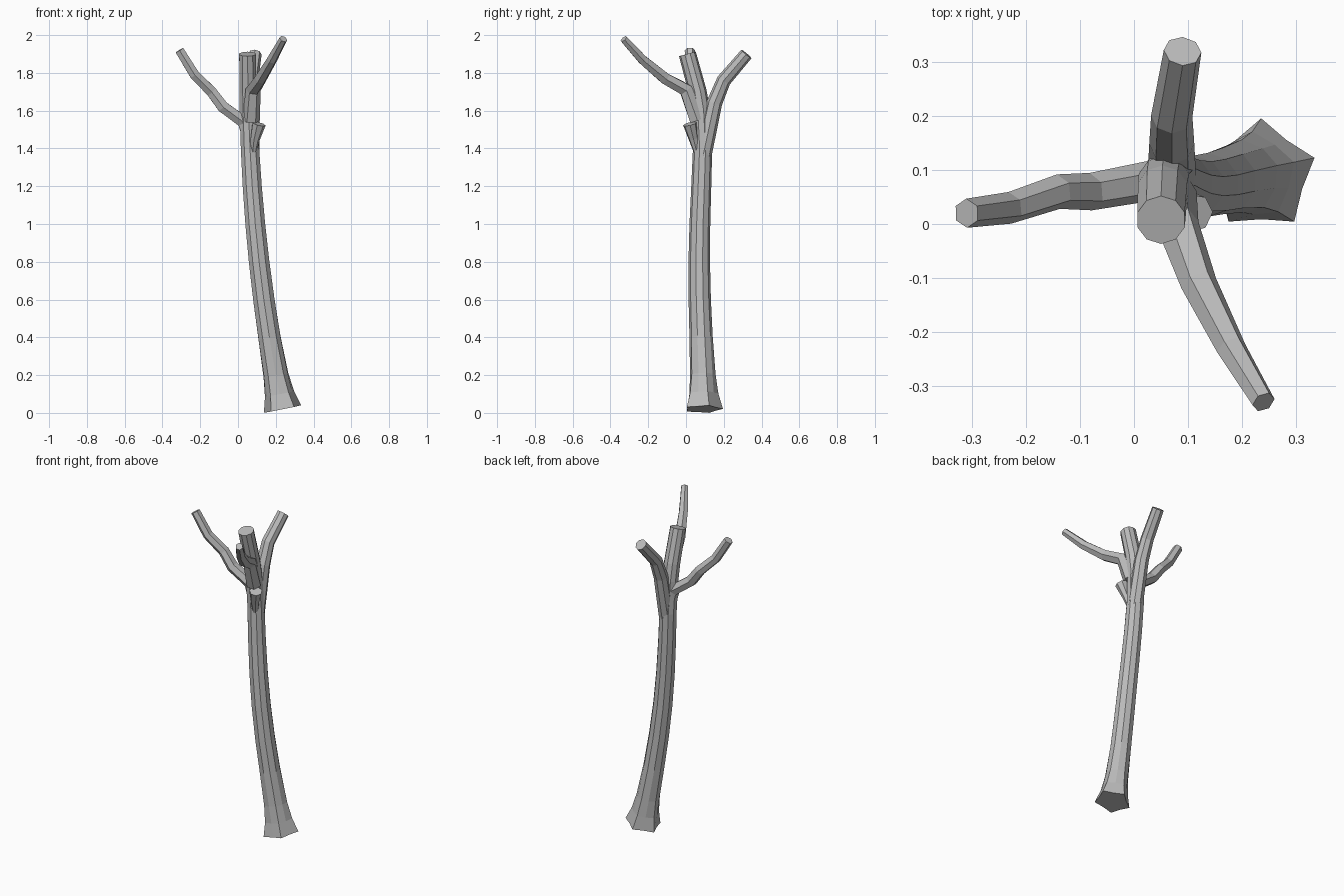
import bpy, bmesh, math
from mathutils import Vector

cube = bpy.data.objects.get("Cube")
if cube:
    bpy.data.objects.remove(cube)

bark = bpy.data.materials.new("grey_bark")
bark.use_nodes = True
grey = (0.5, 0.5, 0.5, 1)
bark.diffuse_color = grey
bark.node_tree.nodes["Principled BSDF"].inputs["Base Color"].default_value = grey


def limb(name, points, sides, radius):
    """Faceted tube along points; radius(step, angle) sets its cross-section."""
    points = [Vector(p) for p in points]
    last = len(points) - 1
    # one reference axis per limb keeps the facets running straight
    span = points[last] - points[0]
    axis = Vector((0, 1, 0)) if abs(span.x) > abs(span.y) else Vector((1, 0, 0))

    bm = bmesh.new()
    rings = []
    for step, centre in enumerate(points):
        before = points[max(step - 1, 0)]
        after = points[min(step + 1, last)]
        tangent = (after - before).normalized()
        across = (axis - tangent * axis.dot(tangent)).normalized()
        up = tangent.cross(across)
        ring = []
        for side in range(sides):
            angle = math.tau * side / sides
            spoke = across * math.cos(angle) + up * math.sin(angle)
            ring.append(bm.verts.new(centre + spoke * radius(step, angle)))
        rings.append(ring)

    for low, high in zip(rings, rings[1:]):
        for side in range(sides):
            following = (side + 1) % sides
            bm.faces.new((low[side], low[following], high[following], high[side]))
    bm.faces.new(rings[0])
    bm.faces.new(rings[last])
    bmesh.ops.recalc_face_normals(bm, faces=bm.faces)

    mesh = bpy.data.meshes.new(name)
    bm.to_mesh(mesh)
    bm.free()
    mesh.materials.append(bark)
    bpy.context.collection.objects.link(bpy.data.objects.new(name, mesh))


def branch(name, points, sides, start, end):
    """Limb whose radius changes evenly from start to end."""
    last = len(points) - 1

    def taper(step, angle):
        return start + (end - start) * step / last

    limb(name, points, sides, taper)


# Leaning trunk: curves over towards its foot, tips forward near the top
heights = [0.02, 0.1] + [i / 5 for i in range(1, 9)] + [1.7, 1.9]


def trunk_centre(z):
    x = 0.05 + 0.19 * (1 - z / 2) ** 2.2
    y = 0.08 + 0.01 * math.cos(4 * z) - 0.3 * max(0, z - 1.4) ** 2
    return x, y, z


def trunk_radius(step, angle):
    z = heights[step]
    flare = math.exp(-10 * z)
    flutes = 0.015 * flare * math.cos(5 * angle)
    return 0.045 + 0.02 * (1 - z / 2) + 0.035 * flare + flutes


limb("trunk", [trunk_centre(z) for z in heights], 10, trunk_radius)

# Main branches, each starting inside the trunk
branch("right_branch", [
    (0.07, 0.08, 1.42), (0.03, 0.08, 1.54), (-0.08, 0.06, 1.62),
    (-0.14, 0.06, 1.7), (-0.23, 0.03, 1.79), (-0.31, 0.02, 1.92),
], 6, 0.04, 0.027)

branch("front_branch", [
    (0.07, 0.06, 1.55), (0.08, 0, 1.71), (0.12, -0.11, 1.77),
    (0.18, -0.23, 1.87), (0.24, -0.33, 1.98),
], 6, 0.046, 0.022)

branch("back_branch", [
    (0.07, 0.09, 1.36), (0.07, 0.15, 1.64), (0.07, 0.2, 1.76), (0.09, 0.32, 1.9),
], 8, 0.045, 0.035)

# Short broken stub that widens to its end
branch("branch_stub", [
    (0.08, 0.06, 1.37), (0.09, 0.04, 1.45), (0.11, 0.02, 1.53),
], 7, 0.015, 0.037)
